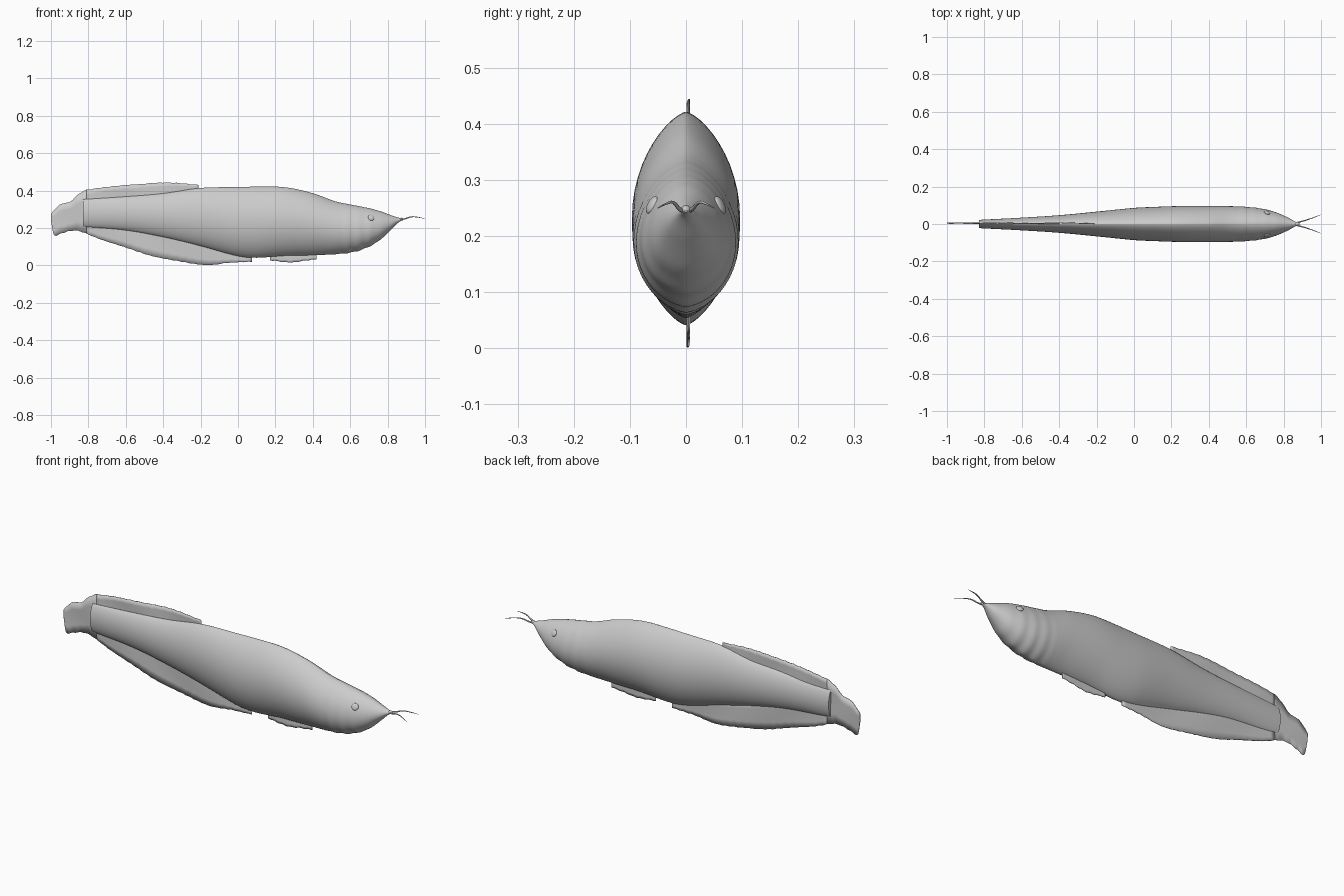
import bpy
import bmesh
import math
from mathutils import Vector

default_cube = bpy.data.objects.get("Cube")
if default_cube:
    bpy.data.objects.remove(default_cube, do_unlink=True)

grey = bpy.data.materials.new("plain grey")
grey.use_nodes = True
grey.diffuse_color = (0.6, 0.6, 0.6, 1)
grey.node_tree.nodes["Principled BSDF"].inputs["Base Color"].default_value = grey.diffuse_color


def finish(obj, angle=40):
    """Give the object its colour and smooth shading."""
    obj.data.materials.clear()
    obj.data.materials.append(grey)
    bpy.ops.object.select_all(action='DESELECT')
    obj.select_set(True)
    bpy.context.view_layer.objects.active = obj
    bpy.ops.object.shade_smooth_by_angle(angle=math.radians(angle))
    return obj


def sample(table, x):
    """Smoothly interpolate the rows of a table at position x."""
    last = len(table) - 1
    i = 0
    while i < last - 1 and table[i + 1][0] < x:
        i += 1
    a, b = table[i], table[i + 1]
    before, after = table[max(i - 1, 0)], table[min(i + 2, last)]
    span = b[0] - a[0]
    t = min(max((x - a[0]) / span, 0), 1)
    values = []
    for k in range(1, len(a)):
        slope_a = (b[k] - before[k]) / (b[0] - before[0]) * span
        slope_b = (after[k] - a[k]) / (after[0] - a[0]) * span
        values.append((2*t**3 - 3*t**2 + 1) * a[k] + (t**3 - 2*t**2 + t) * slope_a
                      + (3*t**2 - 2*t**3) * b[k] + (t**3 - t**2) * slope_b)
    return values


def steps(start, end, count):
    return [start + (end - start) * i / count for i in range(count + 1)]


def mesh_object(name, bm):
    bmesh.ops.recalc_face_normals(bm, faces=bm.faces)
    mesh = bpy.data.meshes.new(name)
    bm.to_mesh(mesh)
    bm.free()
    obj = bpy.data.objects.new(name, mesh)
    bpy.context.collection.objects.link(obj)
    return obj


# Body stations: x, belly height, back height, half width
BODY = [
    (-.83, .208, .353, .022), (-.6, .188, .368, .034), (-.4, .152, .385, .047),
    (-.2, .104, .414, .066), (0, .05, .419, .086), (.1, .041, .421, .091),
    (.25, .052, .418, .096), (.4, .055, .386, .096), (.52, .06, .343, .095),
    (.62, .072, .322, .09), (.7, .1, .306, .079), (.76, .137, .29, .062),
    (.82, .192, .268, .036), (.86, .231, .255, .014), (.885, .243, .249, .003),
]


def body_point(x, angle):
    """Point on the lens shaped section at x; angle zero is the back."""
    low, high, width = sample(BODY, x)
    middle, half = (low + high) / 2, (high - low) / 2
    head = min(max((x - .45) / .3, 0), 1)
    # Gill folds ripple the throat, fading out towards the crown
    fold = 0
    if .5 < x < .82:
        strength = math.sin(math.pi * (x - .5) / .32)
        fold = .014 * strength * math.sin(x * 100) * (.7 - .5 * math.cos(angle))
    side = math.sin(angle)
    power = 1.4 - .3 * head
    y = width * (1 + fold) * math.copysign(abs(side) ** power, side)
    # Head is fuller below the eyes
    z = middle + half * (1 + fold) * math.cos(angle) - head * half * .12 * side * side
    return Vector((x, y, z))


bm = bmesh.new()
segments = 48
rings = []
for x in steps(-.83, .5, 60) + steps(.504, .885, 90):
    rings.append([bm.verts.new(body_point(x, math.tau * k / segments)) for k in range(segments)])
for ring, following in zip(rings, rings[1:]):
    for k in range(segments):
        n = (k + 1) % segments
        bm.faces.new((ring[k], ring[n], following[n], following[k]))
bm.faces.new(rings[0])
bm.faces.new(rings[-1])
finish(mesh_object("body", bm))

# Fin stations: x, lower edge, upper edge
FINS = {
    "tail_fin": [
        (-1, .24, .272), (-.985, .166, .295), (-.94, .173, .331), (-.9, .184, .338),
        (-.87, .187, .366), (-.83, .178, .396), (-.81, .17, .404),
    ],
    "dorsal_fin": [
        (-.81, .3, .404), (-.7, .33, .42), (-.55, .34, .433),
        (-.38, .36, .443), (-.21, .39, .431),
    ],
    "anal_fin": [
        (-.81, .17, .25), (-.74, .141, .23), (-.6, .096, .22), (-.47, .053, .2),
        (-.33, .025, .16), (-.17, .002, .12), (-.05, .014, .09), (.075, .02, .06),
    ],
    "belly_fin": [(.17, .028, .07), (.28, .016, .075), (.35, .025, .075), (.42, .033, .075)],
}


def make_fin(name, table):
    """Thin, slightly wavy plate with a ragged edge."""
    bm = bmesh.new()
    columns = []
    for x in steps(table[0][0], table[-1][0], 40):
        low, high = sample(table, x)
        rag = .0015 * math.sin(x * 130)
        low, high = max(low + rag, 0), high + rag
        column = []
        for z in steps(low, high, 4):
            y = .004 + .002 * math.sin(x * 17 + z * 20)
            column.append(bm.verts.new((x, y, z)))
        columns.append(column)
    for left, right in zip(columns, columns[1:]):
        for k in range(4):
            bm.faces.new((left[k], right[k], right[k + 1], left[k + 1]))
    fin = mesh_object(name, bm)
    solid = fin.modifiers.new("thickness", 'SOLIDIFY')
    solid.thickness = .003
    solid.offset = 0
    finish(fin)


for fin_name, fin_table in FINS.items():
    make_fin(fin_name, fin_table)


# Eyes and whiskers, one of each per side
def make_eye(name, side):
    centre = body_point(.712, side * .95)
    bpy.ops.mesh.primitive_uv_sphere_add(segments=24, ring_count=16, radius=.017, location=centre)
    eye = bpy.context.object
    eye.name = name
    eye.scale = (1, .4, 1)
    eye.rotation_euler = (side * .45, 0, -side * .3)
    finish(eye)


def make_whisker(name, side):
    curve = bpy.data.curves.new(name, 'CURVE')
    curve.dimensions = '3D'
    curve.bevel_depth = .004
    curve.bevel_resolution = 2
    curve.use_fill_caps = True
    spline = curve.splines.new('NURBS')
    path = [(.86, .004, .244, 1), (.89, .012, .247, .9), (.925, .022, .262, .7),
            (.965, .036, .258, .5), (1, .05, .25, .2)]
    spline.points.add(len(path) - 1)
    for point, (x, y, z, radius) in zip(spline.points, path):
        point.co = (x, side * y, z, 1)
        point.radius = radius
    spline.use_endpoint_u = True
    spline.order_u = 3
    whisker = bpy.data.objects.new(name, curve)
    bpy.context.collection.objects.link(whisker)
    curve.materials.append(grey)


for side_name, sign in (("left", 1), ("right", -1)):
    make_eye(side_name + "_eye", sign)
    make_whisker(side_name + "_whisker", sign)

# Small lip at the snout tip
bpy.ops.mesh.primitive_uv_sphere_add(segments=16, ring_count=10, radius=.01, location=(.872, 0, .247))
lip = bpy.context.object
lip.name = "lip"
lip.scale = (1.4, .9, .8)
finish(lip)
